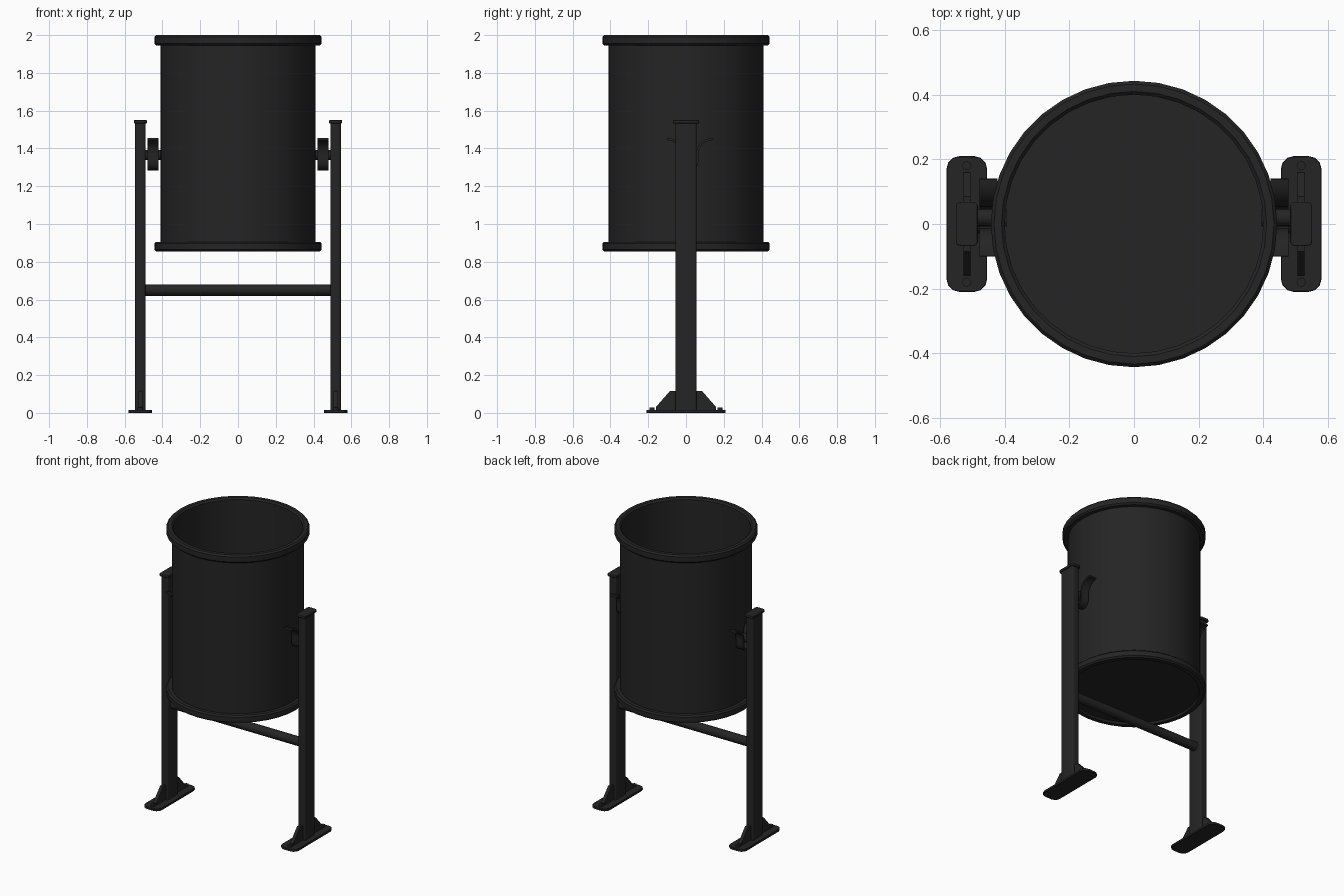
import bpy, bmesh, math
from mathutils import Vector

if "Cube" in bpy.data.objects:
    bpy.data.objects.remove(bpy.data.objects["Cube"])

paint = bpy.data.materials.new("charcoal_paint")
paint.use_nodes = True
COLOUR = (0.018, 0.018, 0.018, 1)
paint.diffuse_color = COLOUR
paint.node_tree.nodes["Principled BSDF"].inputs["Base Color"].default_value = COLOUR

POST_X = 0.517


def finish(name, bm, bevel=0, segments=2, smooth=True):
    bmesh.ops.recalc_face_normals(bm, faces=bm.faces)
    mesh = bpy.data.meshes.new(name)
    bm.to_mesh(mesh)
    bm.free()
    obj = bpy.data.objects.new(name, mesh)
    bpy.context.collection.objects.link(obj)
    mesh.materials.append(paint)
    bpy.ops.object.select_all(action="DESELECT")
    obj.select_set(True)
    bpy.context.view_layer.objects.active = obj
    if smooth:
        bpy.ops.object.shade_smooth_by_angle(angle=math.radians(35))
    if bevel:
        mod = obj.modifiers.new("soft_edges", "BEVEL")
        mod.width = bevel
        mod.segments = segments
    return obj


def prism(name, outline, direction, **kw):
    """Extrude a closed outline of 3D points along a direction."""
    bm = bmesh.new()
    face = bm.faces.new([bm.verts.new(p) for p in outline])
    out = bmesh.ops.extrude_face_region(bm, geom=[face])
    moved = [g for g in out["geom"] if isinstance(g, bmesh.types.BMVert)]
    bmesh.ops.translate(bm, verts=moved, vec=direction)
    return finish(name, bm, **kw)


def rounded_rect(cx, hx, hy, z, r, steps=3):
    """Rounded rectangle outline lying flat."""
    pts = []
    for k, (sx, sy) in enumerate([(1, 1), (-1, 1), (-1, -1), (1, -1)]):
        for i in range(steps + 1):
            a = math.pi / 2 * (k + i / steps)
            pts.append((cx + sx * (hx - r) + r * math.cos(a),
                        sy * (hy - r) + r * math.sin(a), z))
    return pts


def rod(name, start, end, radius, sides=20):
    start, end = Vector(start), Vector(end)
    axis = end - start
    bm = bmesh.new()
    bmesh.ops.create_cone(bm, cap_ends=True, segments=sides, radius1=radius,
                          radius2=radius, depth=axis.length)
    bmesh.ops.rotate(bm, verts=bm.verts,
                     matrix=axis.to_track_quat("Z", "Y").to_matrix())
    bmesh.ops.translate(bm, verts=bm.verts, vec=(start + end) / 2)
    return finish(name, bm)


# Open drum: one turned profile from outer floor, up the wall, over the rim, down inside
profile = [(0, 0.868), (0.40, 0.868), (0.405, 0.855), (0.433, 0.855), (0.443, 0.864),
           (0.443, 0.897), (0.433, 0.906), (0.41, 0.906), (0.41, 1.945), (0.433, 1.945),
           (0.443, 1.955), (0.443, 1.99), (0.433, 2.0), (0.41, 2.0), (0.40, 1.99),
           (0.40, 0.885), (0, 0.885)]
bm = bmesh.new()
verts = [bm.verts.new((r, 0, z)) for r, z in profile]
edges = [bm.edges.new(pair) for pair in zip(verts, verts[1:])]
bmesh.ops.spin(bm, geom=verts + edges, cent=(0, 0, 0), axis=(0, 0, 1),
               angle=math.tau, steps=36, use_merge=True)
bmesh.ops.remove_doubles(bm, verts=bm.verts, dist=0.0005)
finish("drum", bm)

# Bar joining the posts
rod("crossbar", (-POST_X, 0, 0.65), (POST_X, 0, 0.65), 0.03)

# Cradle centre line: bottom arc, straight side, outward flared tip
half = [(0.04 * math.sin(a), 1.33 - 0.04 * math.cos(a))
        for a in (math.pi / 2 * i / 5 for i in range(6))]
half += [(0.12 - 0.08 * math.cos(a), 1.37 + 0.08 * math.sin(a))
         for a in (math.pi / 2 * i / 6 for i in range(7))]
line = [Vector((-y, z)) for y, z in reversed(half[1:])] + [Vector(p) for p in half]


def offset(points, dist):
    out = []
    for i, p in enumerate(points):
        d = (points[min(i + 1, len(points) - 1)] - points[max(i - 1, 0)]).normalized()
        out.append(p + Vector((-d.y, d.x)) * dist)
    return out


strip = offset(line, 0.006) + offset(line, -0.006)[::-1]

for side, s in (("left", 1), ("right", -1)):
    x = s * POST_X
    # Post and cap
    prism(side + "_post", rounded_rect(x, 0.027, 0.056, 0.005, 0.01), (0, 0, 1.53))
    prism(side + "_post_cap", rounded_rect(x, 0.034, 0.068, 1.533, 0.015), (0, 0, 0.017),
          bevel=0.003)
    # Foot plate
    prism(side + "_foot_plate", rounded_rect(x, 0.063, 0.21, 0, 0.04), (0, 0, 0.016),
          bevel=0.002, segments=1)
    for end, e in (("front", -1), ("back", 1)):
        # Sloped stiffener and bolt at each end of the foot
        web = [(x - 0.011, e * y, z) for y, z in
               [(0.05, 0.014), (0.16, 0.014), (0.16, 0.03), (0.085, 0.116), (0.05, 0.116)]]
        prism(f"{side}_{end}_gusset", web, (0.022, 0, 0), smooth=False)
        rod(f"{side}_{end}_bolt", (x, e * 0.18, 0.01), (x, e * 0.18, 0.028), 0.014, 12)
    # Cradle strip and the pivot pin resting in it
    prism(side + "_cradle", [(s * 0.422, y + 0.02, z) for y, z in strip], (s * 0.056, 0, 0))
    rod(side + "_pivot_pin", (s * 0.395, 0.02, 1.365), (s * 0.495, 0.02, 1.365), 0.027)
